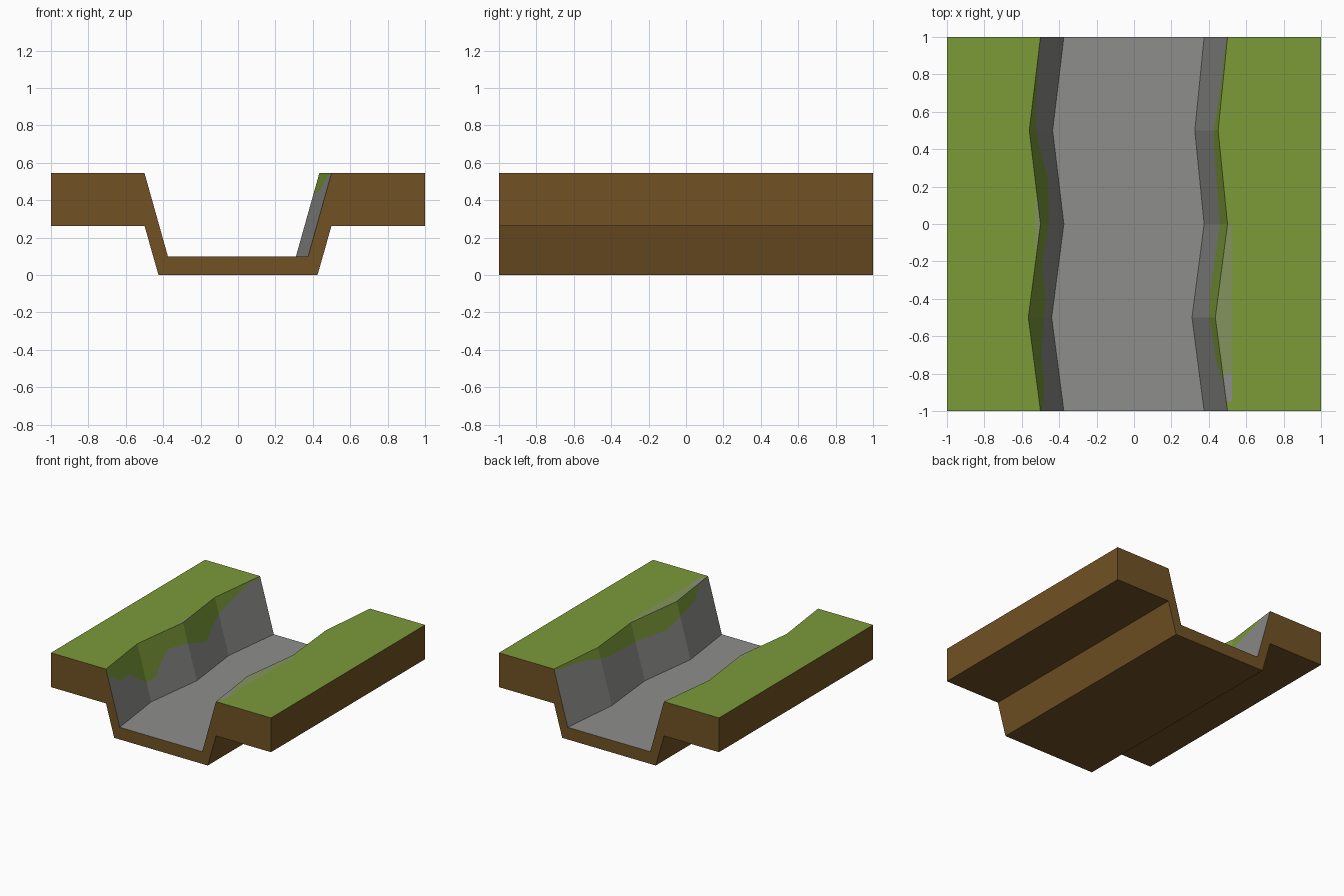
import bpy, bmesh

if "Cube" in bpy.data.objects:
    bpy.data.objects.remove(bpy.data.objects["Cube"])


def material(name, rgb):
    lin = [((c / 255 + 0.055) / 1.055) ** 2.4 for c in rgb]
    m = bpy.data.materials.new(name)
    m.diffuse_color = (*lin, 1)
    m.use_nodes = True
    m.node_tree.nodes["Principled BSDF"].inputs["Base Color"].default_value = m.diffuse_color
    return m


GRASS, STONE, SOIL, WORN = range(4)
mats = [material("grass green", (124, 155, 57)),
        material("stone grey", (141, 141, 139)),
        material("soil brown", (113, 82, 36)),
        material("worn grass", (132, 148, 92))]


def lerp(table, y):
    """Piecewise linear lookup in a list of (y, value)."""
    for (y0, v0), (y1, v1) in zip(table, table[1:]):
        if y <= y1 + 1e-6:
            return v0 + (v1 - v0) * (y - y0) / (y1 - y0)
    return table[-1][1]


TOP, FLOOR, LEDGE, SLOPE = 0.545, 0.10, 0.263, 0.125

# zigzag rims of the channel
left_rim = [(-1, -0.5), (-0.5, -0.565), (0, -0.5), (0.5, -0.56), (1, -0.5)]
right_rim = [(-1, 0.5), (-0.5, 0.435), (0, 0.5), (0.5, 0.45), (1, 0.5)]

# how far the grass hangs down each wall (0 = rim, 1 = floor)
left_hang = [(-1, 0.1), (-0.85, 0.33), (-0.7, 0.35), (-0.5, 0.67), (-0.4, 0.65),
             (-0.3, 0.44), (-0.2, 0.3), (0, 0.36), (0.25, 0.55), (0.35, 0.42),
             (0.45, 0.33), (0.6, 0.2), (0.9, 0.02), (1, 0.02)]
right_hang = [(-1, 0.02), (-0.85, 0.03), (-0.75, 0.2), (-0.5, 0.26), (-0.35, 0.37),
              (0, 0.33), (0.4, 0.25), (0.7, 0.09), (1, 0.04)]


def section(y):
    """Closed cross-section, from the top left round to the bottom left."""
    l, r = lerp(left_rim, y), lerp(right_rim, y)
    tl, tr = lerp(left_hang, y), lerp(right_hang, y)
    drop = TOP - FLOOR
    return [(-1, TOP), (min(-0.53, l - 0.01), TOP), (l, TOP),
            (l + SLOPE * tl, TOP - drop * tl), (l + SLOPE, FLOOR),
            (r - SLOPE, FLOOR), (r - SLOPE * tr, TOP - drop * tr), (r, TOP),
            (0.525, TOP), (1, TOP),
            (1, LEDGE), (0.5, LEDGE), (0.425, 0), (-0.425, 0),
            (-0.5, LEDGE), (-1, LEDGE)]


def colour(i, y):
    """Material of the strip after profile point i."""
    if i == 1:
        return WORN if abs(y) < 0.15 else GRASS
    if i == 7:
        if -0.93 < y < -0.82:
            return STONE
        return WORN if -0.82 < y < 0 else GRASS
    if i in (3, 4, 5):
        return STONE
    return GRASS if i < 9 else SOIL


# loft the sections along y
bm = bmesh.new()
N = 40
ys = [-1 + 2 * k / N for k in range(N + 1)]
rings = [[bm.verts.new((x, y, z)) for x, z in section(y)] for y in ys]
for k in range(N):
    a, b = rings[k], rings[k + 1]
    n = len(a)
    for i in range(n):
        j = (i + 1) % n
        f = bm.faces.new((a[i], a[j], b[j], b[i]))
        f.material_index = colour(i, (ys[k] + ys[k + 1]) / 2)

# soil end faces
for ring in (rings[0], rings[-1]):
    bm.faces.new(ring).material_index = SOIL
bmesh.ops.recalc_face_normals(bm, faces=bm.faces[:])

mesh = bpy.data.meshes.new("channel_ground")
bm.to_mesh(mesh)
bm.free()
for m in mats:
    mesh.materials.append(m)
bpy.context.collection.objects.link(bpy.data.objects.new("channel_ground", mesh))
